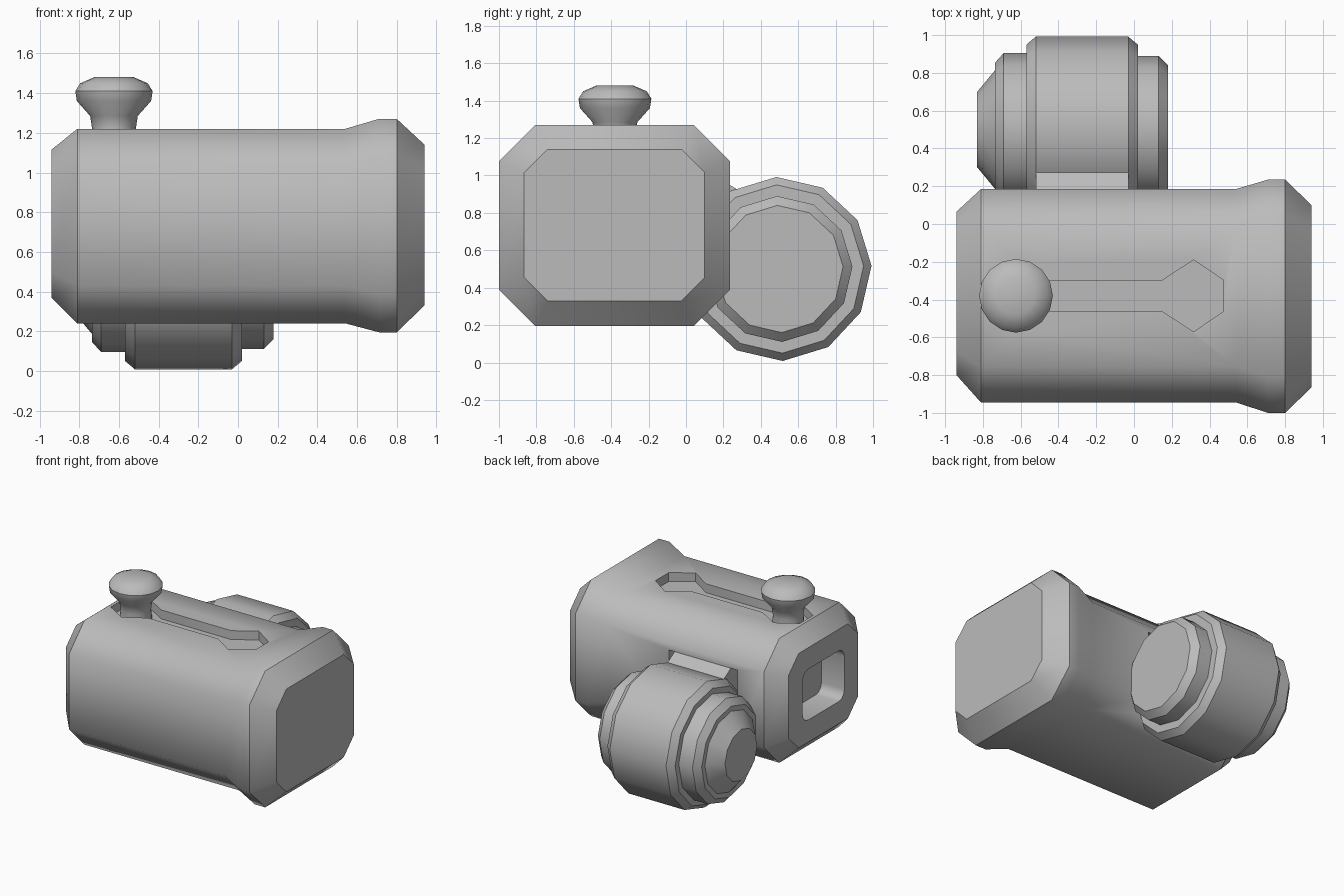
import bpy, bmesh, math
from mathutils import Matrix, Vector

cube = bpy.data.objects.get("Cube")
if cube:
    bpy.data.objects.remove(cube, do_unlink=True)

grey = bpy.data.materials.new("plain_grey")
grey.use_nodes = True
COLOR = (0.5, 0.5, 0.5, 1)
grey.diffuse_color = COLOR
grey.node_tree.nodes["Principled BSDF"].inputs["Base Color"].default_value = COLOR


def skin(name, rings):
    """Join matching rings of points into a closed solid."""
    bm = bmesh.new()
    loops = [[bm.verts.new(p) for p in ring] for ring in rings]
    n = len(loops[0])
    for a, b in zip(loops, loops[1:]):
        for i in range(n):
            j = (i + 1) % n
            bm.faces.new((a[i], a[j], b[j], b[i]))
    bm.faces.new(loops[0])
    bm.faces.new(loops[-1])
    bmesh.ops.recalc_face_normals(bm, faces=bm.faces)
    mesh = bpy.data.meshes.new(name)
    bm.to_mesh(mesh)
    bm.free()
    mesh.materials.append(grey)
    obj = bpy.data.objects.new(name, mesh)
    bpy.context.collection.objects.link(obj)
    return obj


def activate(obj):
    bpy.ops.object.select_all(action="DESELECT")
    obj.select_set(True)
    bpy.context.view_layer.objects.active = obj


def turned(name, profile, sides, place, turn=0, angle=35):
    """Solid of revolution from (radius, height) pairs."""
    rings = []
    for r, h in profile:
        angles = [math.tau * i / sides + turn for i in range(sides)]
        rings.append([place @ Vector((r * math.cos(t), r * math.sin(t), h)) for t in angles])
    obj = skin(name, rings)
    activate(obj)
    bpy.ops.object.shade_smooth_by_angle(angle=math.radians(angle))
    return obj


def octagon(x, y0, y1, z0, z1, c):
    return [(x, y0 + c, z1), (x, y1 - c, z1), (x, y1, z1 - c), (x, y1, z0 + c),
            (x, y1 - c, z0), (x, y0 + c, z0), (x, y0, z0 + c), (x, y0, z1 - c)]


# Main body: chamfered box with a flared end
small = (-0.945, 0.185, 0.24, 1.22, 0.19)
large = (-1.0, 0.235, 0.195, 1.27, 0.195)
body = skin("body", [octagon(-0.94, -0.80, 0.065, 0.37, 1.115, 0.125),
                     octagon(-0.81, *small), octagon(0.54, *small),
                     octagon(0.71, *large), octagon(0.80, *large),
                     octagon(0.94, -0.865, 0.10, 0.33, 1.14, 0.125)])

# Cutters: slot with hexagonal ends, end socket, wheel recess
MID = -0.38
half = [(0.475, 0.082), (0.315, 0.19), (0.15, 0.082),
        (-0.46, 0.082), (-0.625, 0.18), (-0.785, 0.082)]
outline = [(x, MID + w) for x, w in half] + [(x, MID - w) for x, w in reversed(half)]
slot = skin("slot_cutter", [[(x, y, z) for x, y in outline] for z in (1.15, 1.4)])

corners = [(1, 1, 0), (-1, 1, 90), (-1, -1, 180), (1, -1, 270)]
rounded = [(-0.37 + sy * 0.19 + 0.07 * math.cos(math.radians(a + d)),
            0.745 + sz * 0.13 + 0.07 * math.sin(math.radians(a + d)))
           for sy, sz, a in corners for d in (0, 30, 60, 90)]
socket = skin("socket_cutter", [[(x, y, z) for y, z in rounded] for x in (-1.1, -0.74)])

recess = skin("recess_cutter", [[(x, 0.1, 0.1), (x, 0.4, 0.1), (x, 0.4, 0.98), (x, 0.1, 0.98)]
                                for x in (-0.58, 0.02)])

activate(body)
for cutter in (slot, socket, recess):
    mod = body.modifiers.new(cutter.name, "BOOLEAN")
    mod.operation = "DIFFERENCE"
    mod.solver = "EXACT"
    mod.object = cutter
    bpy.ops.object.modifier_apply(modifier=mod.name)
    bpy.data.objects.remove(cutter, do_unlink=True)

# Soft long corners, crisp end rings and cut edges
bm = bmesh.new()
bm.from_mesh(body.data)
for f in bm.faces:
    f.smooth = True
for e in bm.edges:
    on_ring = any(all(abs(v.co.x - x) < 0.001 for v in e.verts)
                  for x in (-0.94, -0.81, 0.80, 0.94))
    e.smooth = not on_ring and e.calc_face_angle(0) < math.radians(55)
bm.to_mesh(body.data)
bm.free()

# Wheel drum lying along x behind the body
along_x = Matrix.Translation((0, 0.5, 0.5)) @ Matrix.Rotation(math.pi / 2, 4, "Y")
turned("wheel", [(0.20, -0.83), (0.315, -0.735), (0.355, -0.735), (0.405, -0.69),
                 (0.405, -0.57), (0.45, -0.57), (0.492, -0.52), (0.492, -0.03),
                 (0.45, 0.02), (0.39, 0.02), (0.39, 0.13), (0.34, 0.18)],
       12, along_x, math.radians(2))

# Bracket joining the drum to the body
skin("wheel_bracket", [[(x, 0.275, 0.925), (x, 0.05, 1.06), (x, 0.05, 0.6), (x, 0.275, 0.6)]
                       for x in (-0.52, -0.03)])

# Knob standing in the slot
turned("knob", [(0.12, 1.12), (0.11, 1.22), (0.12, 1.285), (0.187, 1.36), (0.195, 1.41),
                (0.17, 1.45), (0.10, 1.48)],
       16, Matrix.Translation((-0.625, MID, 0)), angle=40)
